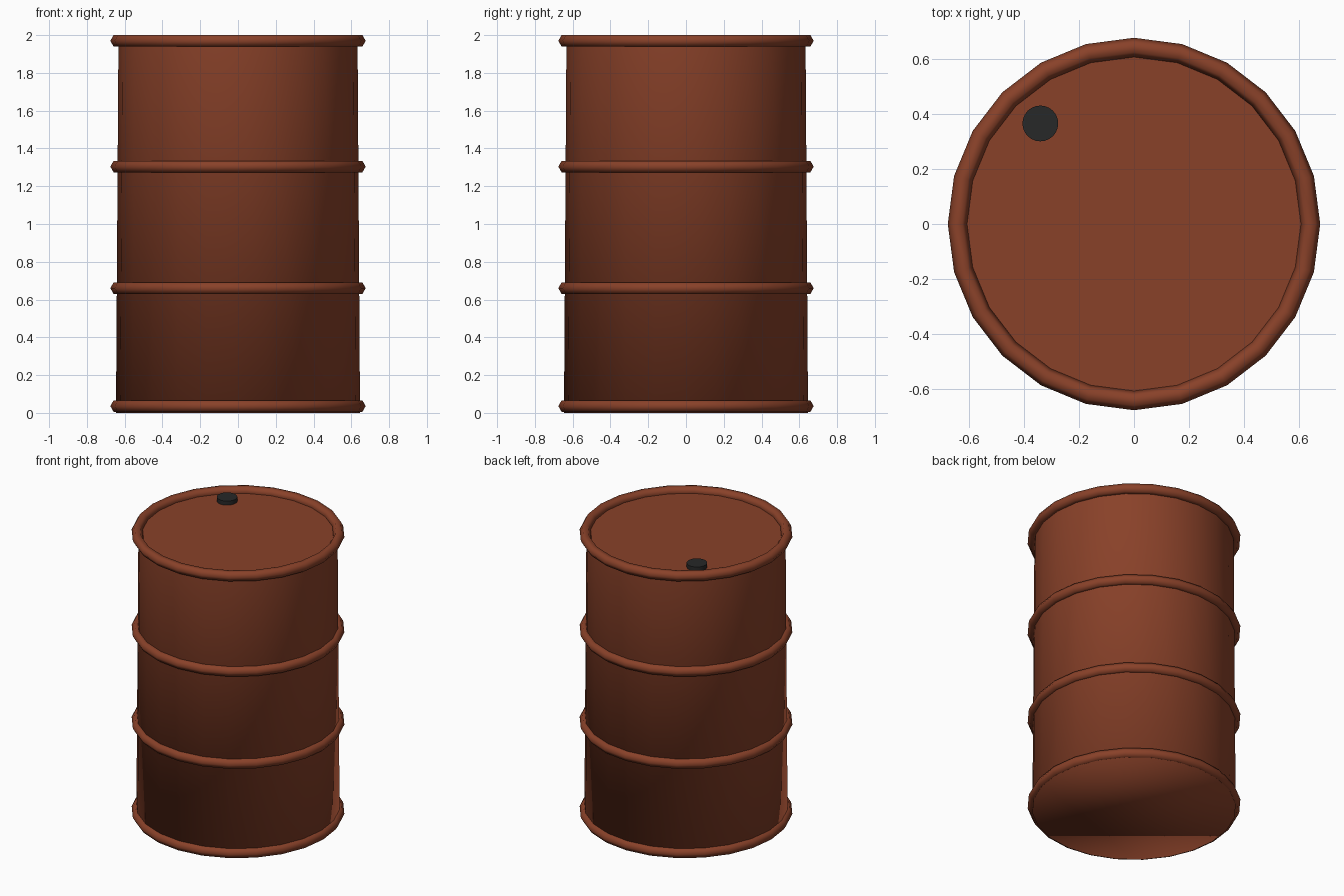
import bpy, bmesh, math
from mathutils import Matrix

if "Cube" in bpy.data.objects:
    bpy.data.objects.remove(bpy.data.objects["Cube"])

SEG = 24
LID_Z = 1.965


def material(name, rgb):
    m = bpy.data.materials.new(name)
    m.diffuse_color = (*rgb, 1)
    m.use_nodes = True
    m.node_tree.nodes["Principled BSDF"].inputs["Base Color"].default_value = m.diffuse_color
    return m


rust = material("rust_brown", (0.25, 0.053, 0.022))
black = material("cap_black", (0.02, 0.021, 0.021))


def finish(bm, name, mat, smooth):
    for f in bm.faces:
        f.smooth = smooth
    mesh = bpy.data.meshes.new(name)
    bm.to_mesh(mesh)
    bm.free()
    mesh.materials.append(mat)
    ob = bpy.data.objects.new(name, mesh)
    bpy.context.collection.objects.link(ob)
    return ob


def cone(name, mat, r_low, r_high, z0, z1, x=0, y=0, smooth=False, open_top=False):
    bm = bmesh.new()
    bmesh.ops.create_cone(bm, cap_ends=True, segments=SEG, radius1=r_low, radius2=r_high,
                          depth=z1 - z0, matrix=Matrix.Translation((x, y, (z0 + z1) / 2)))
    # vertices start on the +x axis so all parts line up
    if open_top:
        top = [f for f in bm.faces if f.normal.z > 0.9]
        bmesh.ops.delete(bm, geom=top, context='FACES_ONLY')
    return finish(bm, name, mat, smooth)


def ring(name, z, major=0.641, minor=0.035, sides=6):
    bm = bmesh.new()
    loops = []
    for i in range(SEG):
        a = 2 * math.pi * i / SEG
        loop = []
        for j in range(sides):
            b = 2 * math.pi * j / sides
            r = major + minor * math.cos(b)
            loop.append(bm.verts.new((r * math.cos(a), r * math.sin(a), z + minor * math.sin(b))))
        loops.append(loop)
    for i in range(SEG):
        p, q = loops[i], loops[(i + 1) % SEG]
        for j in range(sides):
            k = (j + 1) % sides
            bm.faces.new((p[j], q[j], q[k], p[k]))
    return finish(bm, name, rust, True)


# Slightly tapered drum wall with its smooth-shaded base
cone("drum_body", rust, 0.646, 0.633, 0.0, LID_Z, smooth=True, open_top=True)

# Flat lid sunk inside the top ring
bm = bmesh.new()
bmesh.ops.create_circle(bm, cap_ends=True, segments=SEG, radius=0.633,
                        matrix=Matrix.Translation((0, 0, LID_Z)))
finish(bm, "drum_lid", rust, False)

# Rims and rolling hoops
for name, z in (("bottom_rim", 0.036), ("lower_hoop", 0.66),
                ("upper_hoop", 1.304), ("top_rim", 1.9697)):
    ring(name, z)

# Filler cap on the lid
cap = cone("filler_cap", black, 0.065, 0.065, LID_Z - 0.005, 1.994, x=-0.34, y=0.365, smooth=True)
bpy.context.view_layer.objects.active = cap
cap.select_set(True)
bpy.ops.object.shade_smooth_by_angle(angle=math.radians(40))
